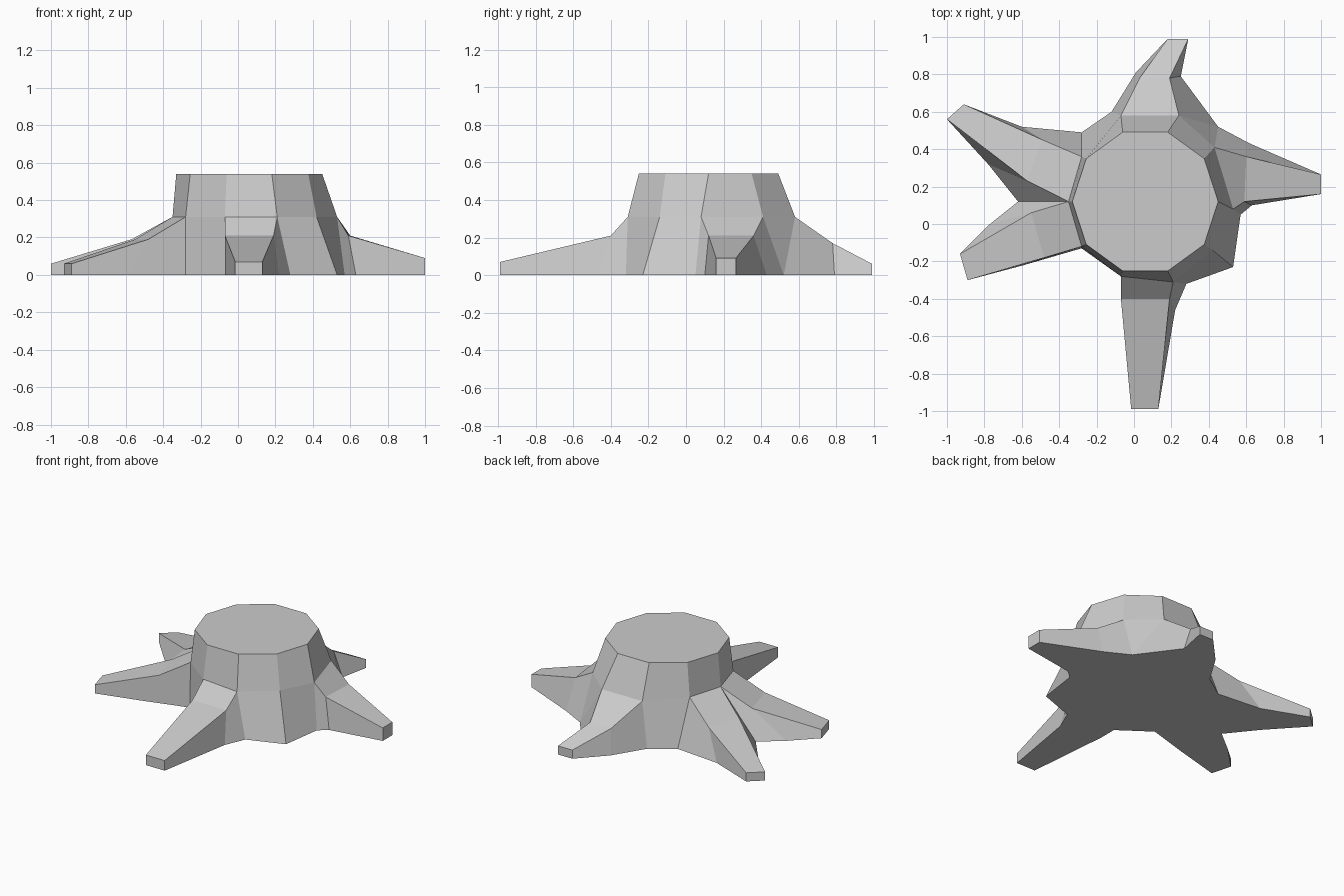
import bpy, bmesh
from math import cos, sin, radians

if "Cube" in bpy.data.objects:
    bpy.data.objects.remove(bpy.data.objects["Cube"])

# Trunk rings, counter-clockwise from +x
top = [(0.06 + 0.39 * cos(radians(36 * i)), 0.12 + 0.39 * sin(radians(36 * i)), 0.54)
       for i in range(10)]
mid_xy = [(0.53, 0.08), (0.43, 0.41), (0.24, 0.58), (-0.07, 0.58), (-0.28, 0.36),
          (-0.35, 0.12), (-0.28, -0.12), (-0.07, -0.28), (0.21, -0.31), (0.42, -0.14)]
base_xy = [(0.57, 0.05), (0.45, 0.52), (0.45, 0.52), (-0.12, 0.60), (-0.28, 0.49),
           (-0.62, 0.12), (-0.28, -0.13), (-0.07, -0.28), (0.28, -0.32), (0.53, -0.23)]
mid = [(x, y, 0.31) for x, y in mid_xy]
base = [(x, y, 0) for x, y in base_xy]

# Roots by trunk side: knee height, tip height, knee top pair, knee foot pair, tip pair
roots = {
    0: (0.21, 0.09, [(0.59, 0.12), (0.60, 0.36)], [(0.63, 0.10), (0.62, 0.43)],
        [(1.0, 0.16), (1.0, 0.265)]),
    2: (0.17, 0.06, [(0.19, 0.78), (0.03, 0.78)], [(0.25, 0.79), (0.01, 0.81)],
        [(0.29, 0.99), (0.18, 0.99)]),
    4: (0.19, 0.06, [(-0.49, 0.45), (-0.57, 0.23)], [(-0.60, 0.52), (-0.78, 0.32)],
        [(-0.91, 0.64), (-1.0, 0.56)]),
    5: (0.19, 0.06, [(-0.55, 0.06), (-0.48, -0.18)], [(-0.77, 0.0), (-0.59, -0.22)],
        [(-0.93, -0.16), (-0.89, -0.30)]),
    7: (0.21, 0.07, [(-0.07, -0.40), (0.19, -0.40)], [(-0.07, -0.40), (0.22, -0.46)],
        [(-0.015, -0.99), (0.13, -0.99)]),
}

bm = bmesh.new()
cache = {}


def face(*points):
    """Add a face, sharing vertices and dropping repeated corners."""
    verts = []
    for p in points:
        key = tuple(round(c, 4) for c in p)
        if key not in cache:
            cache[key] = bm.verts.new(p)
        if cache[key] not in verts:
            verts.append(cache[key])
    if len(verts) > 2:
        bm.faces.new(verts)


def at(pair, z):
    return [(x, y, z) for x, y in pair]


# Trunk walls, roots and the ground outline
outline = []
for i in range(10):
    j = (i + 1) % 10
    face(mid[i], mid[j], top[j], top[i])
    outline.append(base[i])
    if i not in roots:
        face(base[i], base[j], mid[j], mid[i])
        continue
    knee_z, tip_z, knee, foot, tip = roots[i]
    ka, kb = at(knee, knee_z)
    fa, fb = at(foot, 0)
    ta, tb = at(tip, tip_z)
    ga, gb = at(tip, 0)
    face(mid[i], ka, kb, mid[j])
    face(ka, ta, tb, kb)
    face(base[i], fa, ka, mid[i])
    face(fa, ga, ta, ka)
    face(fb, base[j], mid[j], kb)
    face(gb, fb, kb, tb)
    face(ga, gb, tb, ta)
    outline += [fa, ga, gb, fb]

# Cut top and underside
face(*top)
face(*reversed(outline))
bmesh.ops.recalc_face_normals(bm, faces=bm.faces[:])

mesh = bpy.data.meshes.new("tree_stump")
bm.to_mesh(mesh)
bm.free()
stump = bpy.data.objects.new("tree_stump", mesh)
bpy.context.collection.objects.link(stump)
